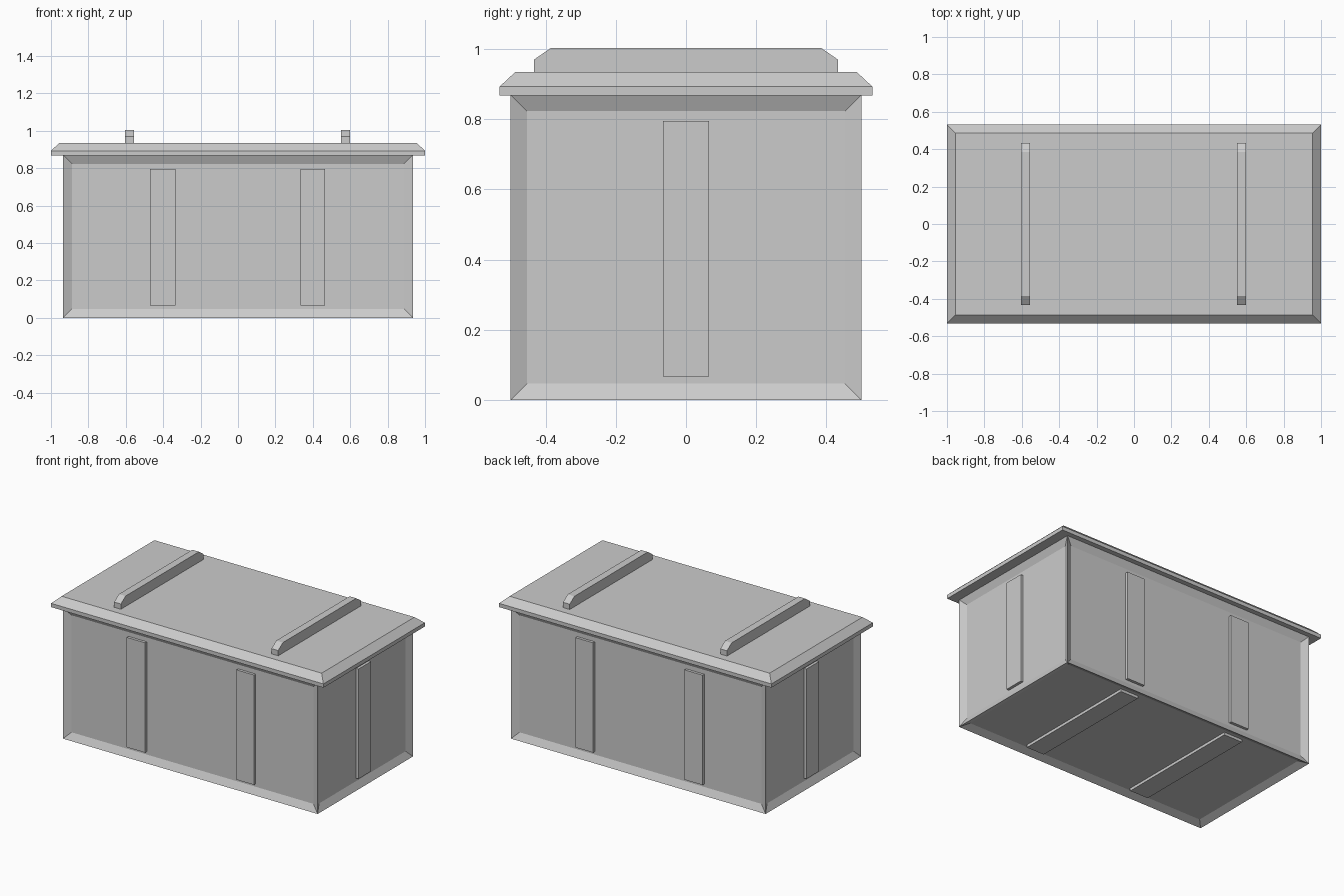
import bpy, bmesh

if "Cube" in bpy.data.objects:
    bpy.data.objects.remove(bpy.data.objects["Cube"])

BX, BY, BZ = 0.935, 0.5, 0.87      # body half width, half depth, height
DEPTH = 0.022                      # how far the panels sit back
SLAT = 0.018                       # slat thickness over the panel


def finish(name, bm):
    bmesh.ops.recalc_face_normals(bm, faces=bm.faces)
    mesh = bpy.data.meshes.new(name)
    bm.to_mesh(mesh)
    bm.free()
    obj = bpy.data.objects.new(name, mesh)
    bpy.context.collection.objects.link(obj)
    return obj


def box_bm(x0, x1, y0, y1, z0, z1):
    bm = bmesh.new()
    bmesh.ops.create_cube(bm, size=1)
    for v in bm.verts:
        v.co.x = x1 if v.co.x > 0 else x0
        v.co.y = y1 if v.co.y > 0 else y0
        v.co.z = z1 if v.co.z > 0 else z0
    return bm


def box(name, *dims):
    return finish(name, box_bm(*dims))


# Crate body: every face except the top gets a framed, recessed panel
bm = box_bm(-BX, BX, -BY, BY, 0, BZ)
bm.normal_update()
panels = [f for f in bm.faces if f.normal.z < 0.5]
bmesh.ops.inset_individual(bm, faces=panels, thickness=0.066, depth=-DEPTH)
for v in bm.verts:
    if abs(v.co.x - (BX - 0.066)) < 0.004:      # wider right stile
        v.co.x = 0.857
    if abs(v.co.z - (BZ - 0.066)) < 0.004:      # wider top rail
        v.co.z = 0.795
finish("crate_body", bm)

# Slats across the front, back and bottom panels
Z0, Z1, PY = 0.066, 0.795, BY - 0.066
for side, a, b in (("left", -0.47, -0.335), ("right", 0.335, 0.465)):
    yi, yo = BY - DEPTH - 0.01, BY - DEPTH + SLAT
    box("front_slat_" + side, a, b, -yo, -yi, Z0, Z1)
    box("back_slat_" + side, a, b, yi, yo, Z0, Z1)
    box("bottom_slat_" + side, a, b, -PY, PY, DEPTH - SLAT, DEPTH + 0.01)

# Slats on the two ends
xi, xo = BX - DEPTH - 0.01, BX - DEPTH + SLAT
box("end_slat_left", -xo, -xi, -0.066, 0.066, Z0, Z1)
box("end_slat_right", xi, xo, -0.066, 0.066, Z0, Z1)

# Lid: short vertical rim, then a sloped edge up to the flat top
bm = bmesh.new()
rings = []
for hx, hy, z in ((1, 0.532, 0.868), (1, 0.532, 0.893), (0.955, 0.487, 0.935)):
    rings.append([bm.verts.new((sx * hx, sy * hy, z))
                  for sx, sy in ((-1, -1), (1, -1), (1, 1), (-1, 1))])
bm.faces.new(rings[0])
bm.faces.new(rings[-1])
for low, high in zip(rings, rings[1:]):
    for i in range(4):
        j = (i + 1) % 4
        bm.faces.new((low[i], low[j], high[j], high[i]))
finish("lid", bm)

# Battens on the lid: chamfered side profile pushed along x
profile = [(-0.434, 0.925), (0.434, 0.925), (0.434, 0.970),
           (0.385, 1.004), (-0.385, 1.004), (-0.434, 0.970)]
for side, x0, x1 in (("left", -0.605, -0.556), ("right", 0.55, 0.599)):
    bm = bmesh.new()
    face = bm.faces.new([bm.verts.new((x0, y, z)) for y, z in profile])
    ext = bmesh.ops.extrude_face_region(bm, geom=[face], use_keep_orig=True)
    verts = [g for g in ext["geom"] if isinstance(g, bmesh.types.BMVert)]
    bmesh.ops.translate(bm, verts=verts, vec=(x1 - x0, 0, 0))
    finish("lid_batten_" + side, bm)
